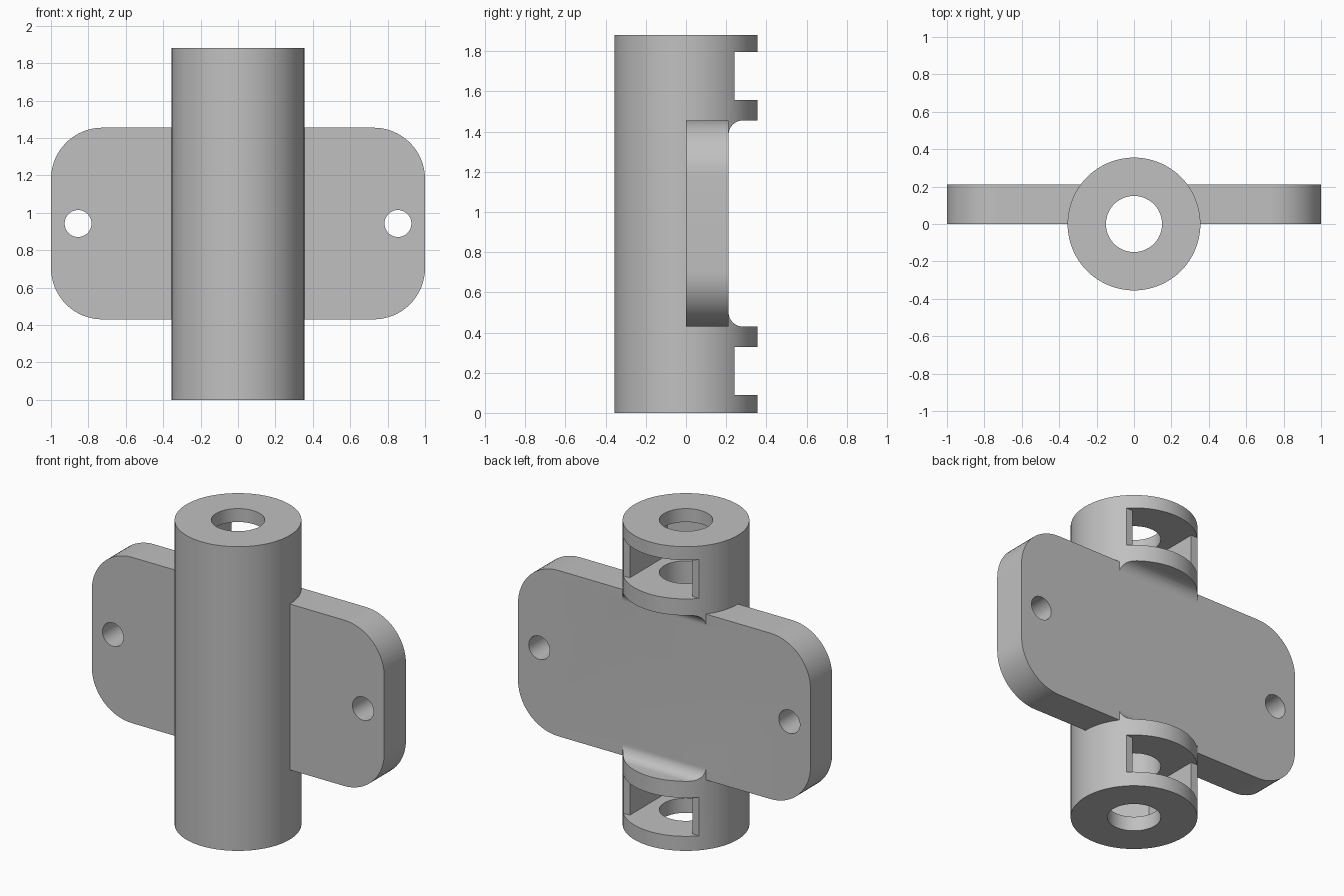
import bpy, bmesh, math
from mathutils import Vector

if "Cube" in bpy.data.objects:
    bpy.data.objects.remove(bpy.data.objects["Cube"], do_unlink=True)

HEIGHT, RADIUS, BORE = 1.88, 0.355, 0.15
PLATE_LOW, PLATE_HIGH, PLATE_DEPTH = 0.43, 1.455, 0.212
MID = (PLATE_LOW + PLATE_HIGH) / 2

grey = bpy.data.materials.new("plain grey")
grey.use_nodes = True
colour = (0.53, 0.53, 0.53, 1)
grey.diffuse_color = colour
grey.node_tree.nodes["Principled BSDF"].inputs["Base Color"].default_value = colour


def arc(cx, cy, r, start, end, steps):
    """Points on an arc, angles in degrees."""
    angles = [math.radians(start + (end - start) * i / steps) for i in range(steps + 1)]
    return [(cx + r * math.cos(a), cy + r * math.sin(a)) for a in angles]


def circle(cx, cy, r, steps):
    return arc(cx, cy, r, 0, 360, steps)[:-1]


def prism(name, outline, axis, low, high):
    """Extrude a 2D outline along the given axis."""
    place = {"x": lambda a, b, d: (d, a, b),
             "y": lambda a, b, d: (a, d, b),
             "z": lambda a, b, d: (a, b, d)}[axis]
    bm = bmesh.new()
    face = bm.faces.new([bm.verts.new(place(a, b, low)) for a, b in outline])
    top = bmesh.ops.extrude_face_region(bm, geom=[face])
    verts = [v for v in top["geom"] if isinstance(v, bmesh.types.BMVert)]
    bmesh.ops.translate(bm, verts=verts, vec=Vector(place(0, 0, high - low)))
    bmesh.ops.recalc_face_normals(bm, faces=bm.faces)
    mesh = bpy.data.meshes.new(name)
    bm.to_mesh(mesh)
    bm.free()
    mesh.materials.append(grey)
    obj = bpy.data.objects.new(name, mesh)
    bpy.context.collection.objects.link(obj)
    return obj


def combine(target, tool, operation):
    """Apply a boolean and remove the tool."""
    mod = target.modifiers.new("boolean", "BOOLEAN")
    mod.operation, mod.object, mod.solver = operation, tool, "EXACT"
    bpy.context.view_layer.objects.active = target
    bpy.ops.object.modifier_apply(modifier=mod.name)
    bpy.data.objects.remove(tool, do_unlink=True)


# Upright tube body
bracket = prism("mounting_bracket", circle(0, 0, RADIUS, 96), "z", 0, HEIGHT)

# Filleted recess in the back of the tube
f = 0.07
recess = arc(PLATE_DEPTH + f, PLATE_LOW + f, f, 270, 180, 10)
recess += arc(PLATE_DEPTH + f, PLATE_HIGH - f, f, 180, 90, 10)
recess += [(0.6, PLATE_HIGH), (0.6, PLATE_LOW)]
combine(bracket, prism("recess_cutter", recess, "x", -0.6, 0.6), "DIFFERENCE")

# Rounded mounting plate
r = 0.275
plate = []
for sx, sz, start in ((1, 1, 0), (-1, 1, 90), (-1, -1, 180), (1, -1, 270)):
    cz = PLATE_HIGH - r if sz > 0 else PLATE_LOW + r
    plate += arc(sx * (1 - r), cz, r, start, start + 90, 16)
combine(bracket, prism("plate", plate, "y", 0, PLATE_DEPTH), "UNION")

# Bore through the tube
combine(bracket, prism("bore_cutter", circle(0, 0, BORE, 64), "z", -0.1, HEIGHT + 0.1), "DIFFERENCE")

# Screw holes in the plate
for side in (-1, 1):
    hole = prism("hole_cutter", circle(side * 0.855, MID, 0.072, 40), "y", -0.1, 0.4)
    combine(bracket, hole, "DIFFERENCE")

# Nut pockets near both ends, open at the back
w, ledge = 0.215, 0.242
pocket = [(0.5, ledge), (0.5, 0.6), (-0.5, 0.6), (-0.5, ledge), (-w, ledge),
          (-w, -w / math.sqrt(3)), (0, -2 * w / math.sqrt(3)), (w, -w / math.sqrt(3)), (w, ledge)]
for low, high in ((0.09, 0.328), (1.557, 1.797)):
    combine(bracket, prism("pocket_cutter", pocket, "z", low, high), "DIFFERENCE")

# Smooth curved walls, keep crisp edges
bpy.ops.object.select_all(action="DESELECT")
bracket.select_set(True)
bpy.context.view_layer.objects.active = bracket
bpy.ops.object.shade_smooth_by_angle(angle=math.radians(25))
